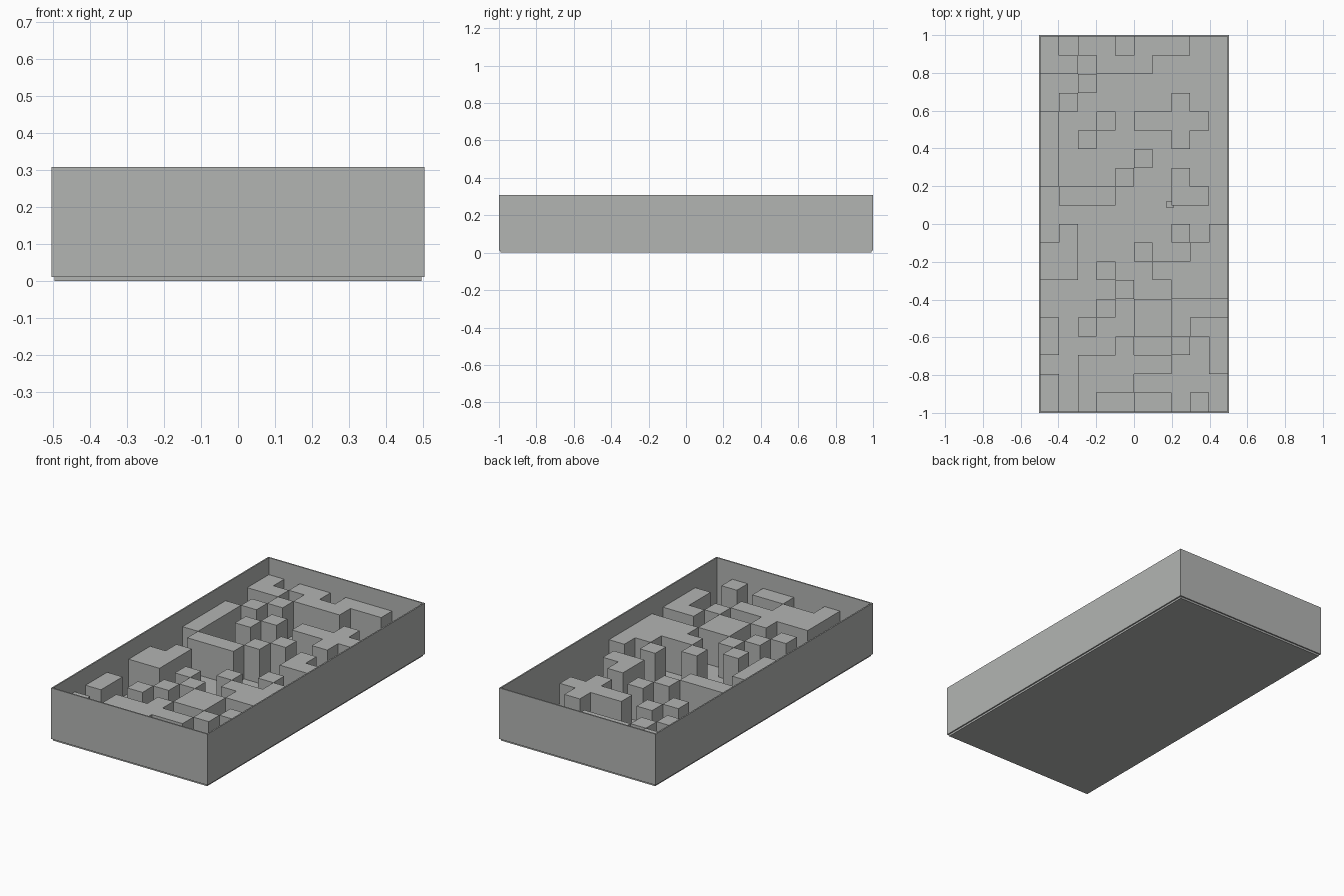
import bpy, bmesh

if "Cube" in bpy.data.objects:
    bpy.data.objects.remove(bpy.data.objects["Cube"])

STEP = 0.0992            # size of one grid cell
COLS, ROWS = 10, 20
X0, Y0 = -COLS * STEP / 2, -ROWS * STEP / 2
FLOOR, BLOCK_TOP, WALL_TOP = 0.011, 0.209, 0.308
OUT_X, OUT_Y = 0.504, 1.0

grey = bpy.data.materials.new("plain_grey")
grey.diffuse_color = (0.45, 0.46, 0.45, 1)
grey.use_nodes = True
grey.node_tree.nodes["Principled BSDF"].inputs["Base Color"].default_value = grey.diffuse_color


def finish(name, bm):
    """Turn a bmesh into a grey flat-shaded object."""
    bmesh.ops.recalc_face_normals(bm, faces=bm.faces)
    mesh = bpy.data.meshes.new(name)
    bm.to_mesh(mesh)
    bm.free()
    mesh.materials.append(grey)
    obj = bpy.data.objects.new(name, mesh)
    bpy.context.collection.objects.link(obj)
    return obj


def box(name, lo, hi):
    """Axis-aligned box between two corners."""
    bm = bmesh.new()
    bmesh.ops.create_cube(bm, size=1)
    for v in bm.verts:
        v.co = [lo[i] if v.co[i] < 0 else hi[i] for i in range(3)]
    return finish(name, bm)


# Floor slab
box("floor", (X0, Y0, 0), (-X0, -Y0, FLOOR))

# Four thin outer walls
for s, side in ((-1, "left"), (1, "right")):
    xs = sorted((s * -X0, s * OUT_X))
    box("wall_" + side, (xs[0], -OUT_Y, FLOOR), (xs[1], OUT_Y, WALL_TOP))
for s, side in ((-1, "front"), (1, "back")):
    ys = sorted((s * -Y0, s * OUT_Y))
    box("wall_" + side, (X0, ys[0], FLOOR), (-X0, ys[1], WALL_TOP))

# Maze plan, back row first, # is a raised cell
PLAN = """
#.##.###..
##.###....
..#.......
.#.....#..
#..#.####.
#.#....#..
#....#....
#...#..#..
.###...##.
..........
.#.....#.#
##...#..##
##.#..####
....#..###
...#.##...
#.#..##.##
#...#..#.#
..#####..#
#.###.....
#.#..##.#.
""".split()[::-1]

# Raised maze blocks: lay out the plan, lift it, merge flat neighbours
bm = bmesh.new()
corners = {}


def corner(i, j):
    if (i, j) not in corners:
        corners[i, j] = bm.verts.new((X0 + i * STEP, Y0 + j * STEP, FLOOR))
    return corners[i, j]


for j, row in enumerate(PLAN):
    for i, cell in enumerate(row):
        if cell == "#":
            bm.faces.new([corner(i, j), corner(i + 1, j),
                          corner(i + 1, j + 1), corner(i, j + 1)])
lifted = bmesh.ops.extrude_face_region(bm, geom=bm.faces[:], use_keep_orig=True)
for g in lifted["geom"]:
    if isinstance(g, bmesh.types.BMVert):
        g.co.z = BLOCK_TOP
finish("maze_blocks", bm)

# Small marker cube on the maze floor
box("marker_cube", (0.173, 0.086, FLOOR), (0.209, 0.122, FLOOR + 0.036))
